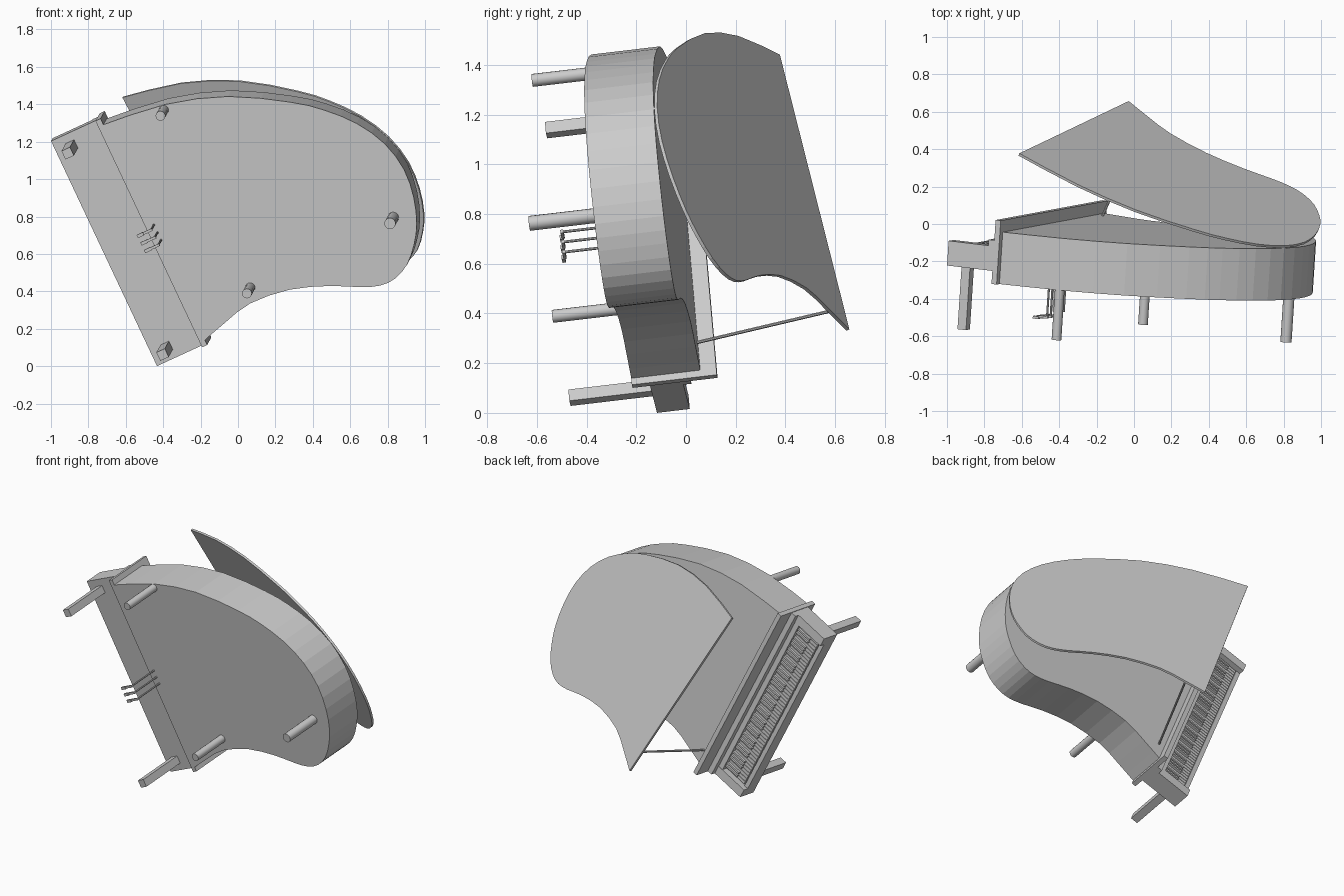
import bpy, bmesh, math
from mathutils import Matrix, Vector

cube = bpy.data.objects.get("Cube")
if cube:
    bpy.data.objects.remove(cube, do_unlink=True)

grey = bpy.data.materials.new("plain grey")
grey.use_nodes = True
grey.diffuse_color = (0.6, 0.6, 0.6, 1)
grey.node_tree.nodes["Principled BSDF"].inputs["Base Color"].default_value = (0.6, 0.6, 0.6, 1)

# Piano frame: x across the keyboard, y from keys to tail, z from feet to lid
up = Vector((0.0644, 0.991, 0.117)).normalized()
across = Vector((-0.4247, -0.0789, 0.9017))
across = (across - up * across.dot(up)).normalized()
along = up.cross(across)
PLACE = Matrix((across, along, up)).transposed().to_4x4()
PLACE.translation = (-0.4375, -0.186, -0.008)

WIDTH = 1.334
RIM = 0.28


def finish(name, bm, local=Matrix()):
    bmesh.ops.recalc_face_normals(bm, faces=bm.faces)
    bm.transform(PLACE @ local)
    mesh = bpy.data.meshes.new(name)
    bm.to_mesh(mesh)
    bm.free()
    mesh.materials.append(grey)
    obj = bpy.data.objects.new(name, mesh)
    bpy.context.collection.objects.link(obj)
    return obj


def add_box(bm, x, y, z):
    size = Matrix.Diagonal((x[1] - x[0], y[1] - y[0], z[1] - z[0], 1))
    mid = Matrix.Translation((sum(x) / 2, sum(y) / 2, sum(z) / 2))
    bmesh.ops.create_cube(bm, size=1, matrix=mid @ size)


def box(name, x, y, z):
    bm = bmesh.new()
    add_box(bm, x, y, z)
    return finish(name, bm)


def add_rod(bm, start, end, radius, sides):
    start, end = Vector(start), Vector(end)
    axis = end - start
    turn = axis.to_track_quat('Z', 'Y').to_matrix().to_4x4()
    bmesh.ops.create_cone(bm, cap_ends=True, segments=sides, radius1=radius, radius2=radius,
                          depth=axis.length, matrix=Matrix.Translation((start + end) / 2) @ turn)


def rod(name, start, end, radius, sides=16):
    bm = bmesh.new()
    add_rod(bm, start, end, radius, sides)
    obj = finish(name, bm)
    for p in obj.data.polygons:
        p.use_smooth = len(p.vertices) == 4
    for e in obj.data.edges:
        e.use_edge_sharp = False
    obj.data.set_sharp_from_angle(angle=math.radians(40))
    return obj


def prism(name, outline, low, high, local=Matrix()):
    bm = bmesh.new()
    face = bm.faces.new([bm.verts.new((x, y, low)) for x, y in outline])
    top = bmesh.ops.extrude_face_region(bm, geom=[face])["geom"]
    bmesh.ops.translate(bm, verts=[v for v in top if isinstance(v, bmesh.types.BMVert)],
                        vec=(0, 0, high - low))
    return finish(name, bm, local)


def refine(points):
    # Add a smooth midpoint between neighbours along an open curve
    pts = [Vector(p) for p in points]
    out = []
    for i in range(len(pts) - 1):
        a, b = pts[i], pts[i + 1]
        before = pts[i - 1] if i else a
        after = pts[i + 2] if i + 2 < len(pts) else b
        out += [a, (9 * (a + b) - before - after) / 16]
    return out + [pts[-1]]


# Case and raised lid share the curved plan
plan = refine([
    (0.022, 0.29), (0.065, 0.44), (0.102, 0.605), (0.08, 0.83), (0.008, 1.033),
    (-0.065, 1.176), (-0.103, 1.278), (-0.102, 1.367), (-0.061, 1.457), (0.021, 1.537),
    (0.115, 1.597), (0.25, 1.643), (0.409, 1.66), (0.578, 1.625), (0.74, 1.535),
    (0.88, 1.405), (0.993, 1.26), (1.16, 0.971), (1.262, 0.648), (1.303, 0.29)])
prism("case", plan, 0, RIM)

hinge = Vector((0.344, 0.939, 0)) * 1.728 + Vector((0, 0, RIM))
tilt = Matrix.Rotation(math.radians(-24.9), 4, Vector((0.939, -0.344, 0)))
open_lid = Matrix.Translation(hinge) @ tilt @ Matrix.Translation(-hinge)
prism("lid", plan, RIM, RIM + 0.014, open_lid)
rod("lid_prop", (0.13, 0.34, RIM), (0.102, 0.543, 0.83), 0.007, 8)

# Upright board between keyboard and case
box("front_board", (-0.004, WIDTH + 0.004), (0.27, 0.3), (0, 0.345))

# Keyboard housing
box("key_bed", (0, WIDTH), (0, 0.27), (0.07, 0.14))
box("front_rail", (0.06, WIDTH - 0.06), (0, 0.03), (0.14, 0.165))
box("key_back_rail", (0.06, WIDTH - 0.06), (0.2, 0.235), (0.14, 0.2))
box("fallboard", (0.06, WIDTH - 0.06), (0.235, 0.27), (0.14, 0.235))
for side, x in (("right", 0), ("left", WIDTH - 0.06)):
    box(side + "_cheek", (x, x + 0.06), (0, 0.235), (0.14, 0.203))
    box(side + "_cheek_step", (x, x + 0.06), (0.235, 0.27), (0.14, 0.235))

# Keys
COUNT = 52
pitch = (WIDTH - 0.14) / COUNT
naturals, sharps = bmesh.new(), bmesh.new()
for i in range(COUNT):
    x = 0.07 + i * pitch
    add_box(naturals, (x + 0.0015, x + pitch - 0.0015), (0.035, 0.2), (0.14, 0.172))
    if i and i % 7 not in (0, 3):
        add_box(sharps, (x - 0.006, x + 0.006), (0.095, 0.2), (0.17, 0.19))
finish("natural_keys", naturals)
finish("sharp_keys", sharps)

# Legs
FOOT = -0.27
for side, x in (("right", 0.07), ("left", WIDTH - 0.07)):
    box(side + "_keyboard_leg", (x - 0.025, x + 0.025), (0.065, 0.115), (FOOT, 0.08))
for name, x, y, r in (("left_round_leg", 1.238, 0.627, 0.026),
                      ("right_round_leg", 0.179, 0.641, 0.026),
                      ("tail_round_leg", 0.199, 1.497, 0.03)):
    rod(name, (x, y, FOOT), (x, y, 0.01), r)

# Pedals
for i in range(3):
    x = 0.61 + 0.045 * i
    bm = bmesh.new()
    add_rod(bm, (x, 0.315, -0.225), (x, 0.315, 0.01), 0.006, 8)
    add_box(bm, (x - 0.007, x + 0.007), (0.265, 0.322), (-0.232, -0.22))
    add_box(bm, (x - 0.009, x + 0.009), (0.235, 0.27), (-0.24, -0.226))
    finish("pedal_%d" % (i + 1), bm)
